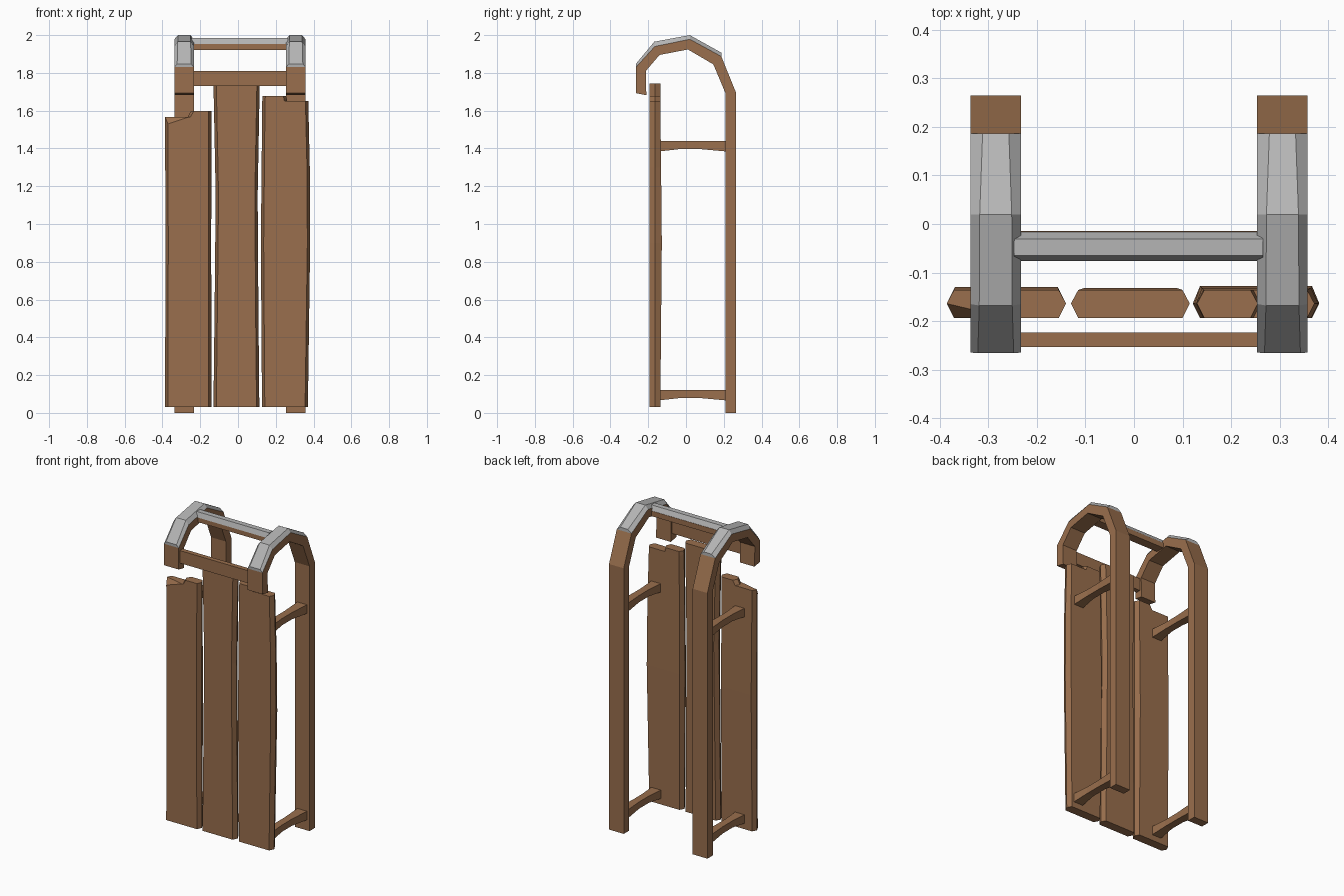
import bpy
import bmesh
from mathutils import Vector

cube = bpy.data.objects.get("Cube")
if cube:
    bpy.data.objects.remove(cube, do_unlink=True)


def material(name, colour):
    m = bpy.data.materials.new(name)
    m.use_nodes = True
    m.diffuse_color = (*colour, 1)
    m.node_tree.nodes["Principled BSDF"].inputs["Base Color"].default_value = (*colour, 1)
    return m


wood = material("brown wood", (0.32, 0.158, 0.074))
snow = material("grey snow", (0.46, 0.46, 0.46))


def loft(name, rings, mat, cut=None):
    """Skin a list of rings, cap both ends, optionally slice a corner off."""
    bm = bmesh.new()
    loops = [[bm.verts.new(p) for p in ring] for ring in rings]
    n = len(loops[0])
    for a, b in zip(loops, loops[1:]):
        for i in range(n):
            j = (i + 1) % n
            bm.faces.new((a[i], a[j], b[j], b[i]))
    bm.faces.new(loops[0])
    bm.faces.new(loops[-1])
    if cut:
        p, q, r = (Vector(c) for c in cut)
        normal = (q - p).cross(r - p)
        if normal.z < 0:
            normal.negate()
        geom = bm.verts[:] + bm.edges[:] + bm.faces[:]
        bmesh.ops.bisect_plane(bm, geom=geom, plane_co=p, plane_no=normal, clear_outer=True)
        bmesh.ops.holes_fill(bm, edges=[e for e in bm.edges if e.is_boundary])
    bmesh.ops.recalc_face_normals(bm, faces=bm.faces[:])
    mesh = bpy.data.meshes.new(name)
    bm.to_mesh(mesh)
    bm.free()
    mesh.materials.append(mat)
    obj = bpy.data.objects.new(name, mesh)
    bpy.context.collection.objects.link(obj)
    return obj


def box(name, x, y, z, mat):
    ring = [(x[0], y[0]), (x[1], y[0]), (x[1], y[1]), (x[0], y[1])]
    return loft(name, [[(a, b, c) for a, b in ring] for c in z], mat)


# Curled runners, with outer and inner edge points as (y, z)
outer = [(0.265, 0), (0.265, 1.695), (0.187, 1.887), (0.02, 1.978),
         (-0.165, 1.94), (-0.265, 1.83), (-0.265, 1.693)]
inner = [(0.21, 0), (0.21, 1.69), (0.145, 1.845), (0.01, 1.924),
         (-0.14, 1.895), (-0.213, 1.81), (-0.21, 1.682)]
# Snow ridge over the curl, as (y, z, half width)
ridge = [(0.187, 1.907, 0.027), (0.02, 2.0, 0.033), (-0.168, 1.965, 0.034), (-0.266, 1.847, 0.037)]
half = 0.052

for side, cx in (("right", -0.285), ("left", 0.306)):
    a, b = cx - half, cx + half
    loft(side + "_runner",
         [[(a, *o), (b, *o), (b, *i), (a, *i)] for o, i in zip(outer, inner)], wood)
    loft(side + "_runner_snow",
         [[(a, *o), (b, *o), (cx + w, y, z), (cx - w, y, z)]
          for o, (y, z, w) in zip(outer[2:6], ridge)], snow)
    # Waisted struts between runner and seat
    for level, z in (("lower", 0.066), ("upper", 0.384)):
        z = z if level == "lower" else z + 1
        rings = []
        for y, w, lift in ((-0.145, 0.034, 0), (-0.03, 0.024, 0.013),
                           (0.07, 0.024, 0.013), (0.215, 0.034, 0)):
            rings.append([(cx - w, y, z + lift), (cx + w, y, z + lift),
                          (cx + w, y, z + 0.056), (cx - w, y, z + 0.056)])
        loft(f"{side}_{level}_strut", rings, wood)

# Cross bars joining the runner tips
box("front_crossbar", (-0.235, 0.257), (-0.254, -0.224), (1.73, 1.81), wood)
box("top_crossbar", (-0.24, 0.262), (-0.072, -0.014), (1.922, 1.955), wood)
loft("top_crossbar_snow",
     [[(x, -0.076, 1.953), (x, -0.015, 1.953), (x, -0.031, 1.984), (x, -0.065, 1.984)]
      for x in (-0.247, 0.266)], snow)


# Worn seat slats with six-sided section; stations are (z, left x, right x, back y)
def slat(name, stations, cut=None):
    e, front, mid = 0.015, -0.194, -0.164
    rings = [[(l + e, front, z), (r - e, front, z), (r, mid, z),
              (r - e, back, z), (l + e, back, z), (l, mid, z)]
             for z, l, r, back in stations]
    return loft(name, rings, wood, cut)


slat("right_slat", [(0.03, -0.386, -0.14, -0.136), (0.9, -0.384, -0.142, -0.13),
                    (1.567, -0.386, -0.14, -0.136)],
     cut=((-0.386, -0.164, 1.567), (-0.26, -0.194, 1.567), (-0.371, -0.194, 1.53)))
slat("right_slat_tip", [(1.56, -0.27, -0.14, -0.136), (1.597, -0.25, -0.14, -0.136)])
slat("middle_slat", [(0.03, -0.13, 0.113, -0.136), (0.55, -0.124, 0.108, -0.134),
                     (1.15, -0.118, 0.104, -0.132), (1.745, -0.13, 0.115, -0.136)])
slat("left_slat", [(0.03, 0.127, 0.37, -0.136), (0.9, 0.121, 0.382, -0.128),
                   (1.3, 0.125, 0.38, -0.132), (1.652, 0.128, 0.372, -0.136)])
slat("left_slat_tip", [(1.645, 0.128, 0.262, -0.136), (1.678, 0.13, 0.255, -0.136)])
